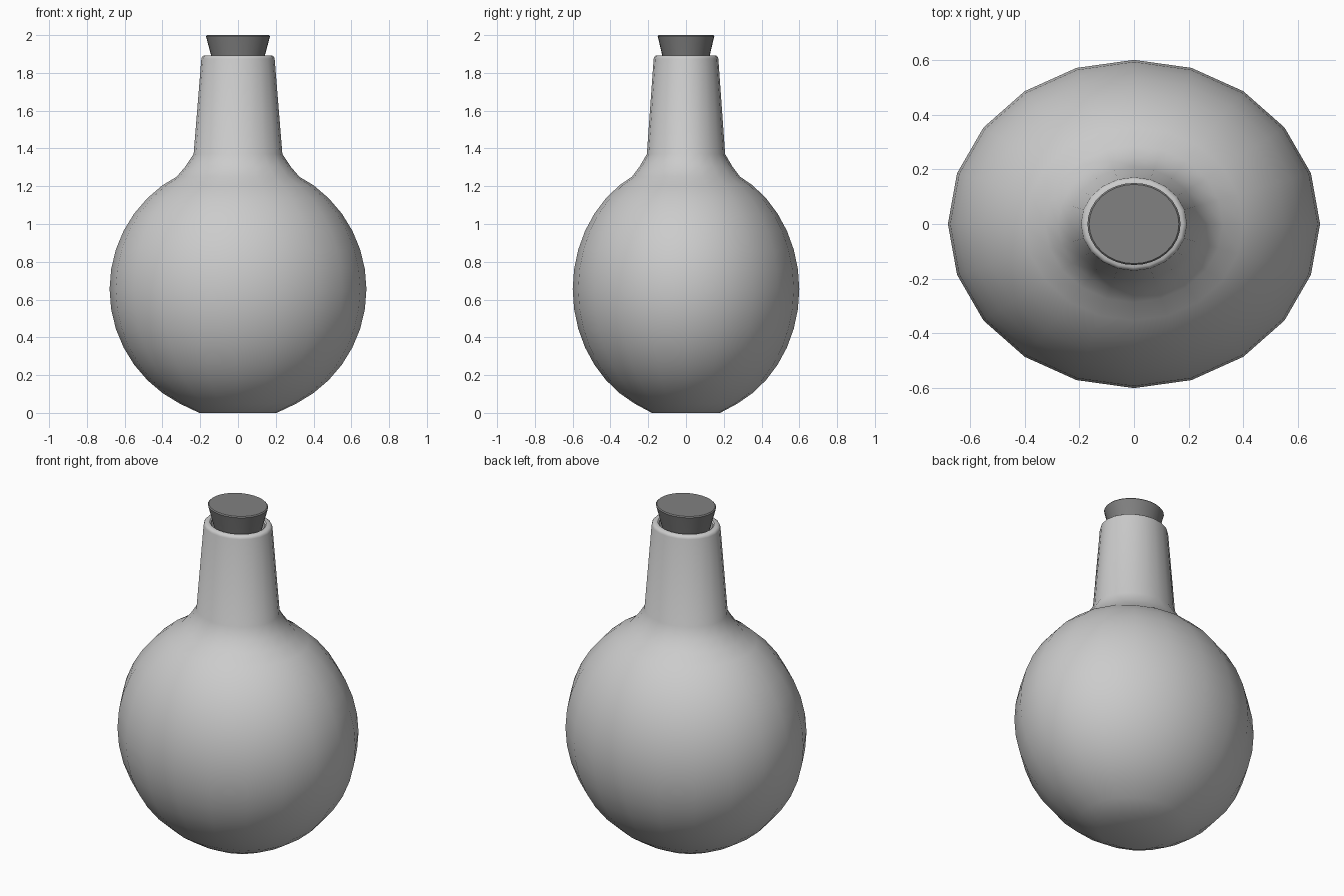
import bpy, bmesh
from math import cos, sin, pi, radians

if "Cube" in bpy.data.objects:
    bpy.data.objects.remove(bpy.data.objects["Cube"])

SIDES = 20
FLATTEN = 0.882  # depth relative to width


def lathe(name, profile, sides, cap_start=False, cap_end=False, angle=40):
    """Spin an (r, z) profile around z with an oval cross-section."""
    bm = bmesh.new()
    rings = []
    for r, z in profile:
        rings.append([bm.verts.new((r * cos(2 * pi * i / sides),
                                    r * FLATTEN * sin(2 * pi * i / sides), z))
                      for i in range(sides)])
    for a, b in zip(rings, rings[1:]):
        for i in range(sides):
            j = (i + 1) % sides
            bm.faces.new((a[i], a[j], b[j], b[i]))
    if cap_start:
        bm.faces.new(rings[0][::-1])
    if cap_end:
        bm.faces.new(rings[-1])
    bmesh.ops.recalc_face_normals(bm, faces=bm.faces)
    mesh = bpy.data.meshes.new(name)
    bm.to_mesh(mesh)
    bm.free()
    obj = bpy.data.objects.new(name, mesh)
    bpy.context.collection.objects.link(obj)
    bpy.ops.object.select_all(action='DESELECT')
    obj.select_set(True)
    bpy.context.view_layer.objects.active = obj
    bpy.ops.object.shade_smooth_by_angle(angle=radians(angle))
    return obj


# Bottle: flat base, round belly, shoulder, tapered neck, rounded lip and bore
belly = [(0.68 * cos(radians(a)), 0.655 + 0.68 * sin(radians(a)))
         for a in range(-63, 55, 9)]
bottle = [(0.205, 0.0)] + belly + [
    (0.325, 1.25), (0.278, 1.305), (0.235, 1.37),
    (0.194, 1.875), (0.190, 1.885), (0.180, 1.892),
    (0.160, 1.892), (0.152, 1.885), (0.150, 1.80)]
lathe("bottle", bottle, SIDES, cap_start=True, cap_end=True)

# Stopper: tapered plug with a slightly eased top edge
stopper = lathe("stopper", [(0.118, 1.80), (0.168, 1.988), (0.170, 1.994), (0.164, 2.0)],
                32, cap_start=True, cap_end=True, angle=30)
dark = bpy.data.materials.new("dark_stopper")
dark.diffuse_color = (0.22, 0.22, 0.22, 1)
dark.use_nodes = True
dark.node_tree.nodes["Principled BSDF"].inputs["Base Color"].default_value = dark.diffuse_color
stopper.data.materials.append(dark)
